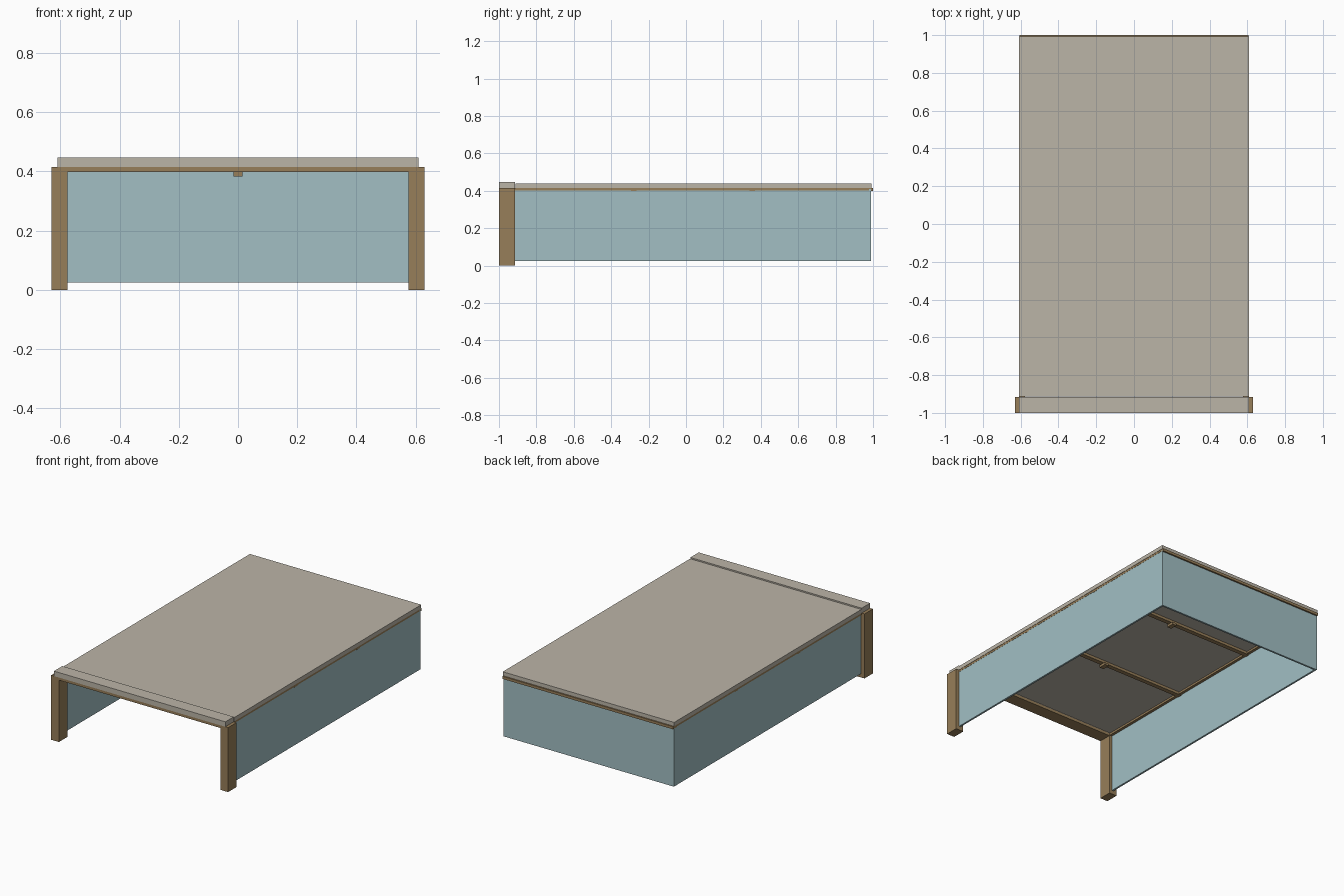
import bpy

old = bpy.data.objects.get("Cube")
if old:
    bpy.data.objects.remove(old, do_unlink=True)


def material(name, rgb):
    mat = bpy.data.materials.new(name)
    mat.use_nodes = True
    color = (*rgb, 1.0)
    mat.diffuse_color = color
    mat.node_tree.nodes["Principled BSDF"].inputs["Base Color"].default_value = color
    return mat


wood = material("brown_wood", (0.31, 0.21, 0.10))
blue = material("pale_blue_panel", (0.36, 0.52, 0.55))
beige = material("beige_roof", (0.50, 0.46, 0.39))


def box(name, mat, x, y, z):
    """Box spanning the given (low, high) ranges."""
    bpy.ops.mesh.primitive_cube_add(size=1, location=[(a + b) / 2 for a, b in (x, y, z)])
    ob = bpy.context.object
    ob.name = name
    ob.scale = [b - a for a, b in (x, y, z)]
    bpy.ops.object.transform_apply(location=False, rotation=False, scale=True)
    ob.data.materials.append(mat)
    return ob


BEAM_LOW, BEAM_TOP = 0.398, 0.415
FRONT, POST_BACK, BACK = -1.0, -0.915, 0.99
WALL = 0.607
THICK = 0.012

# Posts, side walls and top rails on both sides
for side, sign in (("left", 1), ("right", -1)):
    def span(a, b):
        return tuple(sorted((sign * a, sign * b)))
    box(side + "_front_post", wood, span(0.575, 0.63), (FRONT, POST_BACK), (0, BEAM_TOP))
    box(side + "_wall", blue, span(WALL - THICK, WALL), (POST_BACK, BACK), (0.025, 0.41))
    box(side + "_top_rail", wood, span(WALL - 0.03, WALL + 0.001),
        (POST_BACK, BACK - THICK), (BEAM_LOW + 0.004, BEAM_TOP))

# Back wall with its beam
box("back_wall", blue, (-WALL + THICK, WALL - THICK), (BACK - THICK, BACK), (0.025, BEAM_LOW))
box("back_beam", wood, (-WALL, WALL), (BACK - 0.03, 1.0), (BEAM_LOW, BEAM_TOP))

# Front beam and cross beams with centre blocks
box("front_beam", wood, (-0.575, 0.575), (FRONT, POST_BACK), (BEAM_LOW, BEAM_TOP))
bay = (BACK - POST_BACK) / 3
for i in (1, 2):
    y = POST_BACK + bay * i
    box(f"cross_beam_{i}", wood, (-WALL - 0.001, WALL + 0.001),
        (y - 0.015, y + 0.015), (BEAM_LOW, BEAM_TOP))
    box(f"centre_block_{i}", wood, (-0.015, 0.015), (y - 0.025, y + 0.025), (0.383, BEAM_LOW))

# Roof sheet and raised front strip
box("roof", beige, (-0.61, 0.61), (POST_BACK + 0.003, BACK + 0.002), (BEAM_TOP, 0.44))
box("front_roof_strip", beige, (-0.61, 0.61), (FRONT, POST_BACK), (BEAM_TOP, 0.447))
